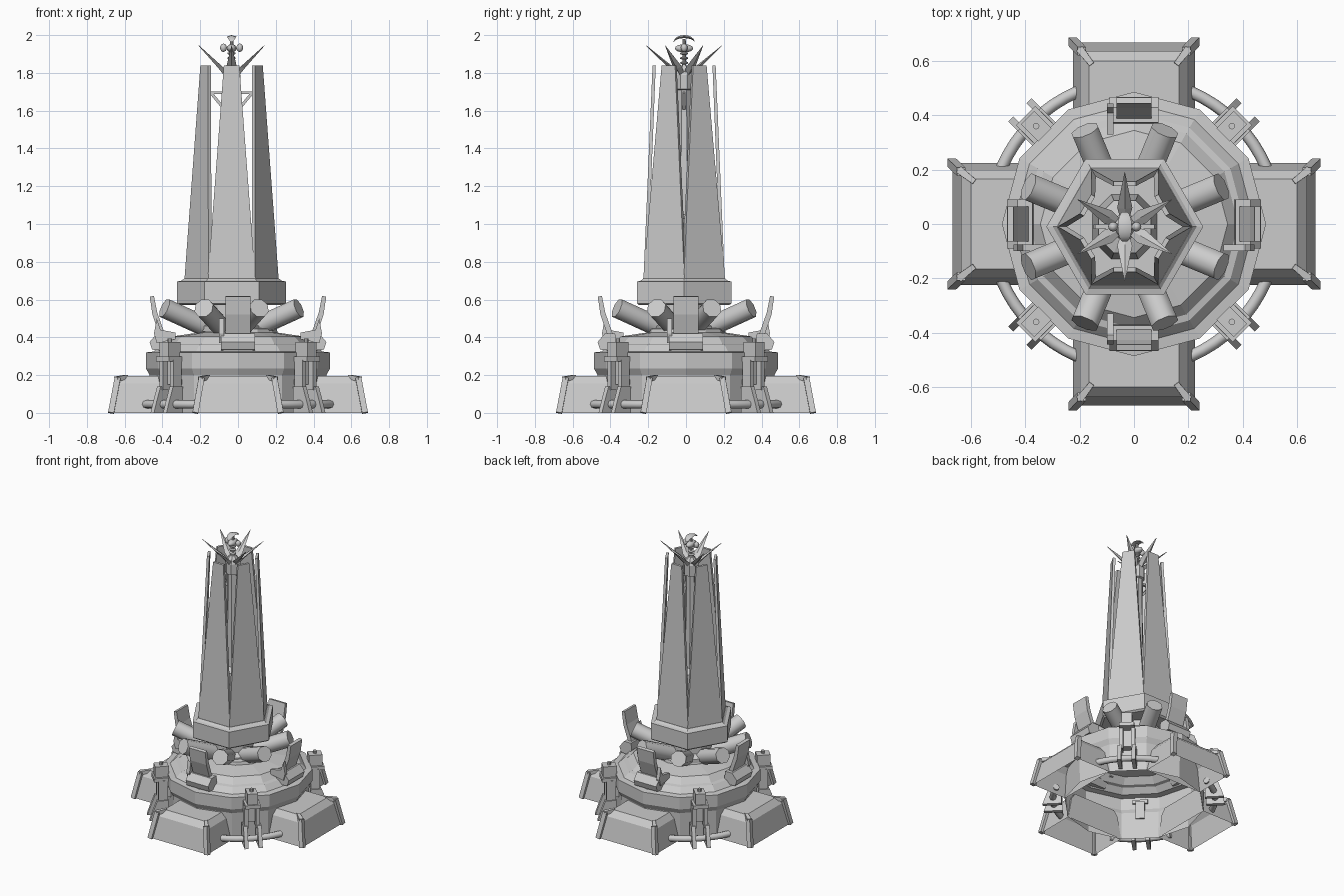
import bpy
from math import sin, cos, pi, radians
from mathutils import Matrix, Vector

if "Cube" in bpy.data.objects:
    bpy.data.objects.remove(bpy.data.objects["Cube"])

TOWER = (-0.034, -0.01, 0)   # the tower stands slightly off the base axis


def loft(name, rings, bottom=True, top=True, angle=0, centre=(0, 0, 0), smooth=None):
    """Skin equal-length closed rings; place by turning about z at a centre."""
    n = len(rings[0])
    verts = [p for r in rings for p in r]
    faces = [(k*n+i, k*n+(i+1) % n, (k+1)*n+(i+1) % n, (k+1)*n+i)
             for k in range(len(rings)-1) for i in range(n)]
    if bottom:
        faces.append(tuple(reversed(range(n))))
    if top:
        faces.append(tuple(range(len(verts)-n, len(verts))))
    me = bpy.data.meshes.new(name)
    me.from_pydata(verts, [], faces)
    ob = bpy.data.objects.new(name, me)
    bpy.context.collection.objects.link(ob)
    ob.matrix_world = Matrix.Translation(centre) @ Matrix.Rotation(radians(angle), 4, 'Z')
    if smooth:
        bpy.ops.object.select_all(action='DESELECT')
        ob.select_set(True)
        bpy.context.view_layer.objects.active = ob
        bpy.ops.object.shade_smooth_by_angle(angle=radians(smooth))
    return ob


def lathe(name, profile, n, **kw):
    return loft(name, [[(r*cos(2*pi*i/n), r*sin(2*pi*i/n), z) for i in range(n)]
                       for r, z in profile], **kw)


def rect(x0, x1, y0, y1, z):
    return [(x0, y0, z), (x1, y0, z), (x1, y1, z), (x0, y1, z)]


def box(name, x, y, z, **kw):
    return loft(name, [rect(*x, *y, z[0]), rect(*x, *y, z[1])], **kw)


def slab(name, rz, y0, y1, **kw):
    """Extrude an (r, z) outline sideways."""
    return loft(name, [[(r, y, z) for r, z in rz] for y in (y1, y0)], **kw)


def beam(name, a, b, w0, w1, n=4, twist=45, **kw):
    """Straight n-sided bar from a to b."""
    a, b = Vector(a), Vector(b)
    q = (b-a).to_track_quat('Z', 'Y')
    t = radians(twist)
    ring = lambda c, w: [tuple(c + q @ Vector((w*cos(t+2*pi*i/n), w*sin(t+2*pi*i/n), 0)))
                         for i in range(n)]
    return loft(name, [ring(a, w0), ring(b, w1)], **kw)


# hollow twelve-sided base drum with stepped roof
lathe("base_drum", [(.46, 0), (.468, .2), (.487, .235), (.487, .32), (.445, .325), (.41, .36),
                    (.385, .365), (.345, .405), (.21, .425), (.205, .445), (.17, .45)],
      12, bottom=False)

# four sloped footings with corner ribs
for a in range(0, 360, 90):
    loft("footing", [rect(.40, .67, -.225, .225, 0), rect(.40, .637, -.195, .195, .155),
                     rect(.40, .60, -.165, .165, .195)], bottom=False, angle=a)
    for s in (-1, 1):
        beam("footing_rib", (.672, s*.226, 0), (.637, s*.193, .185), .022, .022,
             twist=0, angle=a)
        beam("footing_top_rib", (.645, s*.2, .178), (.588, s*.155, .192), .02, .014, angle=a)

# pipes and clamps on the diagonals
for a in range(45, 360, 90):
    arc = []
    for k in range(9):
        t = radians(-22 + 5.5*k)
        arc.append([((.53+.022*cos(u))*cos(t), (.53+.022*cos(u))*sin(t), .045+.022*sin(u))
                    for u in [2*pi*i/8 for i in range(8)]])
    loft("ground_pipe", arc[::-1], angle=a, smooth=50)
    box("clamp_head", (.465, .555), (-.034, .034), (.285, .375), angle=a)
    lathe("clamp_pin", [(.012, .37), (.012, .395)], 8, angle=0,
          centre=(.51*cos(radians(a)), .51*sin(radians(a)), 0))
    box("clamp_crossbar", (.455, .565), (-.05, .05), (.272, .298), angle=a)
    box("clamp_tie", (.44, .50), (-.03, .03), (.15, .28), angle=a)
    for s in (-1, 1):
        y0, y1 = sorted((s*.026, s*.052))
        box("clamp_column", (.475, .535), (y0, y1), (.12, .28), angle=a)
        slab("clamp_foot", [(.47, 0), (.595, 0), (.575, .06), (.545, .14), (.47, .14)],
             y0+s*.008, y1+s*.008, angle=a)

# four bent shields on roof brackets
for a in range(0, 360, 90):
    slab("shield_bracket", [(.37, .37), (.40, .33), (.455, .335), (.468, .375), (.43, .42),
                            (.375, .42)], -.09, .09, angle=a)
    slab("shield_plate", [(.385, .41), (.415, .41), (.453, .52), (.467, .615), (.445, .62),
                          (.427, .53)], -.065, .065, angle=a)
    side = 1 if a in (90, 180) else -1
    y0, y1 = sorted((side*.075, side*.10))
    slab("shield_arm", [(.33, .39), (.43, .37), (.445, .42), (.43, .50), (.41, .44),
                        (.33, .425)], y0, y1, angle=a)

# turret hub, eight raised barrels, hexagonal collar
lathe("turret_hub", [(.19, .43), (.19, .46), (.15, .48), (.15, .58)], 12, centre=TOWER)
for k in range(8):
    beam("barrel", (.14, 0, .452), (.385, 0, .555), .054, .054, n=8, twist=22.5,
         angle=22.5+45*k, centre=TOWER, smooth=50)
lathe("hex_collar", [(.275, .57), (.289, .58), (.289, .695), (.265, .70), (.25, .712)],
      6, centre=TOWER)

# six leaning tower panels
for k in range(6):
    loft("tower_panel", [rect(.195, .215, -.126, .126, .71),
                         rect(.15, .167, -.041, .041, 1.84)], angle=30+60*k, centre=TOWER)

# inner core
lathe("tower_core", [(.13, .70), (.105, 1.03), (.045, 1.05), (.036, 1.60), (.036, 1.71),
                     (.05, 1.715), (.05, 1.79), (.035, 1.82), (.02, 1.84)], 8,
      angle=22.5, centre=TOWER)
for a in (0, 180):
    corners = [(.035, 0, 1.695), (.11, 0, 1.695), (.04, 0, 1.61)]
    for i in range(3):
        beam("core_bracket", corners[i], corners[(i+1) % 3], .011, .011, angle=a, centre=TOWER)

# crown of six blades
for k in range(6):
    loft("crown_blade", [[(.015, -.012, 1.79), (.04, 0, 1.78), (.015, .012, 1.79), (.02, 0, 1.80)],
                         [(.07, -.028, 1.832), (.08, 0, 1.824), (.07, .028, 1.832), (.065, 0, 1.838)],
                         [(.20, -.001, 1.944), (.201, 0, 1.943), (.20, .001, 1.944), (.199, 0, 1.945)]],
         angle=30+60*k, centre=TOWER)

# finial: ringed stem, flattened bulb, side lobes, curved cap
stem = [(.016, 1.83)]
for k in range(3):
    z = 1.845 + .025*k
    stem += [(.01, z), (.022, z+.005), (.022, z+.011), (.01, z+.016)]
lathe("finial_stem", stem + [(.009, 1.98)], 10, centre=TOWER)


def ball(name, x, z, size):
    bpy.ops.mesh.primitive_uv_sphere_add(segments=12, ring_count=8, radius=1,
                                         location=(TOWER[0]+x, TOWER[1], z))
    ob = bpy.context.object
    ob.name = name
    ob.scale = size
    bpy.ops.object.shade_smooth_by_angle(angle=radians(50))


ball("finial_bulb", 0, 1.93, (.026, .048, .022))
for s in (-1, 1):
    ball("finial_lobe", s*.043, 1.933, (.018, .018, .022))
cap = []
for k in range(9):
    t = radians(-80 + 20*k)
    w = .005 + .021*cos(t)
    y, z = .056*sin(t), 1.962 + .038*cos(t)
    d = .003 + .013*cos(t)
    cap.append([(-w, y, z-d/2), (0, y, z-d), (w, y, z-d/2), (0, y, z)])
loft("finial_cap", cap, centre=TOWER, smooth=40)
